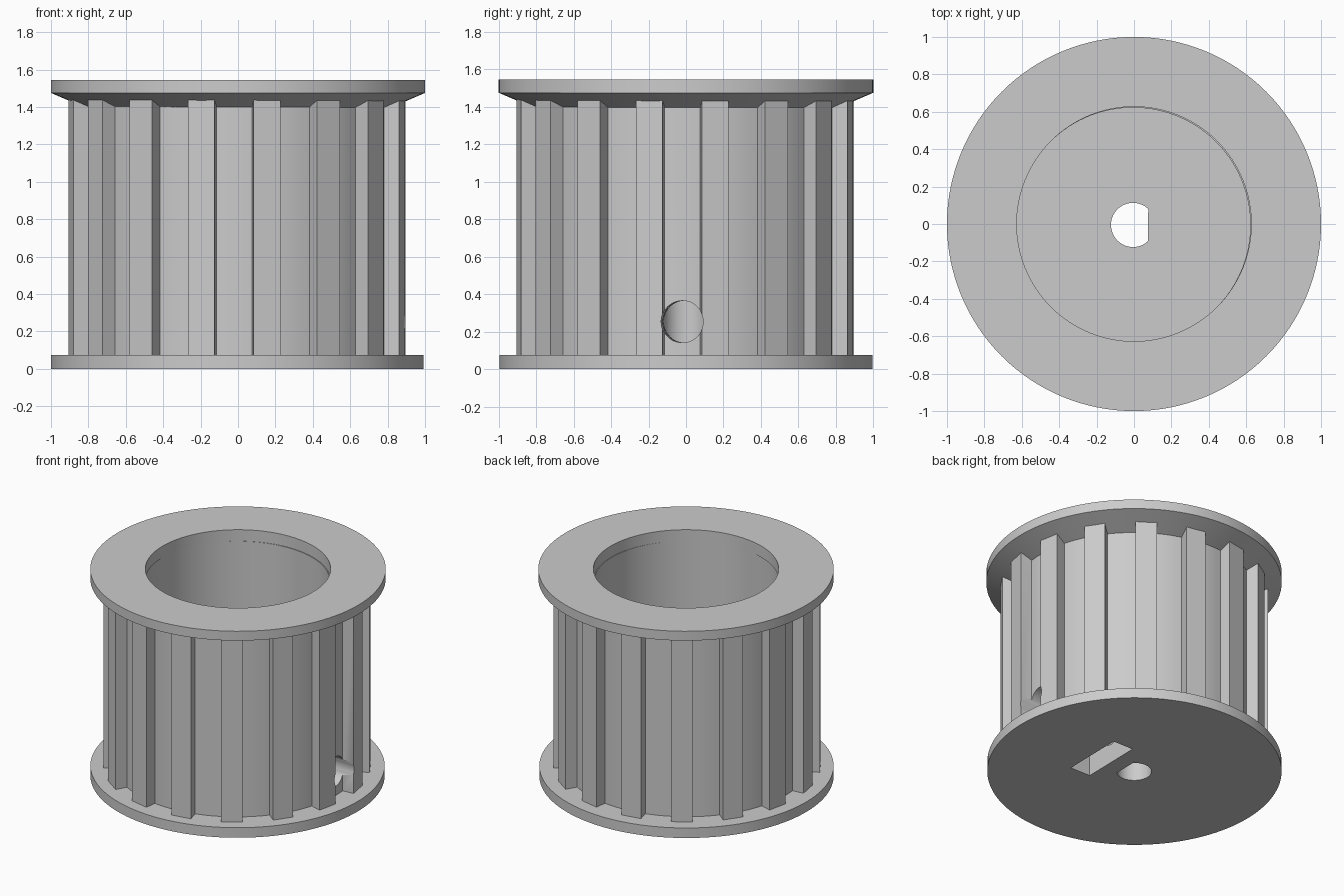
import bpy, bmesh, math
from mathutils import Matrix

if "Cube" in bpy.data.objects:
    bpy.data.objects.remove(bpy.data.objects["Cube"])

TEETH, R_TIP, R_ROOT, R_BORE = 16, 0.905, 0.82, 0.627
FLOOR, BODY_Z0, BODY_Z1 = 0.5, 0.075, 1.46
TURN = math.radians(-1)          # slight turn of the toothed body
CENTRE = (-0.005, -0.005, 0)

grey = bpy.data.materials.new("grey plastic")
grey.diffuse_color = (0.6, 0.6, 0.6, 1)
grey.use_nodes = True
grey.node_tree.nodes["Principled BSDF"].inputs["Base Color"].default_value = grey.diffuse_color


def add_object(name, bm):
    bmesh.ops.recalc_face_normals(bm, faces=bm.faces)
    mesh = bpy.data.meshes.new(name)
    bm.to_mesh(mesh)
    bm.free()
    mesh.materials.append(grey)
    ob = bpy.data.objects.new(name, mesh)
    bpy.context.collection.objects.link(ob)
    return ob


def prism(name, outline, z0, z1):
    """Extrude a flat outline from z0 to z1."""
    bm = bmesh.new()
    face = bm.faces.new([bm.verts.new((x, y, z0)) for x, y in outline])
    top = bmesh.ops.extrude_face_region(bm, geom=[face])["geom"]
    bmesh.ops.translate(bm, vec=(0, 0, z1 - z0),
                        verts=[v for v in top if isinstance(v, bmesh.types.BMVert)])
    return add_object(name, bm)


def lathe(name, profile, steps=128):
    """Revolve a closed (radius, z) profile about the z axis."""
    bm = bmesh.new()
    rings = [[bm.verts.new((r * math.cos(a), r * math.sin(a), z)) for r, z in profile]
             for a in (2 * math.pi * i / steps for i in range(steps))]
    n = len(profile)
    for i in range(steps):
        a, b = rings[i], rings[(i + 1) % steps]
        for j in range(n):
            k = (j + 1) % n
            bm.faces.new((a[j], b[j], b[k], a[k]))
    return add_object(name, bm)


def circle(r, steps=96, x_max=9):
    return [(min(r * math.cos(2 * math.pi * i / steps), x_max),
             r * math.sin(2 * math.pi * i / steps)) for i in range(steps)]


def place(ob):
    ob.data.transform(Matrix.Translation(CENTRE) @ Matrix.Rotation(TURN, 4, 'Z'))


def cut(ob, cutter):
    mod = ob.modifiers.new("cut", 'BOOLEAN')
    mod.operation, mod.solver, mod.object = 'DIFFERENCE', 'EXACT', cutter
    bpy.context.view_layer.objects.active = ob
    bpy.ops.object.modifier_apply(modifier=mod.name)


# Toothed body: flat tooth tips, curved roots
pitch, half = 2 * math.pi / TEETH, math.radians(4.6)
outline = []
for t in range(TEETH):
    mid = (t + 0.5) * pitch
    outline += [(R_TIP * math.cos(mid + s * half), R_TIP * math.sin(mid + s * half))
                for s in (-1, 1)]
    for i in range(7):
        a = mid + half + (pitch - 2 * half) * i / 6
        outline.append((R_ROOT * math.cos(a), R_ROOT * math.sin(a)))
body = prism("toothed_body", outline, BODY_Z0, BODY_Z1)
place(body)

# Bottom flange: plain disc
bottom = prism("bottom_flange", circle(0.996, 128), 0, BODY_Z0)
bottom.data.transform(Matrix.Translation((-0.004, 0, 0)))

# Top flange: rim with a sloping underside
top = lathe("top_flange", [(R_BORE, 1.545), (1, 1.545), (1, 1.475), (0.8, 1.39),
                           (0.75, 1.39), (0.75, BODY_Z1), (R_BORE, BODY_Z1)])

# Cutters: wide bore, flatted shaft hole, nut slot, radial screw hole
bore = prism("bore_cutter", circle(R_BORE, 128), FLOOR, 2)
shaft = prism("shaft_cutter", circle(0.118, x_max=0.08), -0.2, 1)
slot = prism("slot_cutter", [(0.20, -0.23), (0.365, -0.23), (0.365, 0.23), (0.20, 0.23)],
             -0.2, 0.4)
screw = prism("screw_cutter", circle(0.112, 48), 0.03, 1.2)
screw.data.transform(Matrix.Translation((0, 0, 0.253)) @ Matrix.Rotation(math.pi / 2, 4, 'Y'))
cutters = [bore, shaft, slot, screw]
for c in cutters:
    c.hide_render = True
    place(c)
for c in cutters:
    cut(body, c)
for c in (shaft, slot):
    cut(bottom, c)
for c in cutters:
    bpy.data.objects.remove(c)

# Smooth round walls, keep hard edges
for ob in (body, bottom, top):
    bpy.ops.object.select_all(action='DESELECT')
    ob.select_set(True)
    bpy.context.view_layer.objects.active = ob
    bpy.ops.object.shade_smooth_by_angle(angle=math.radians(20))
